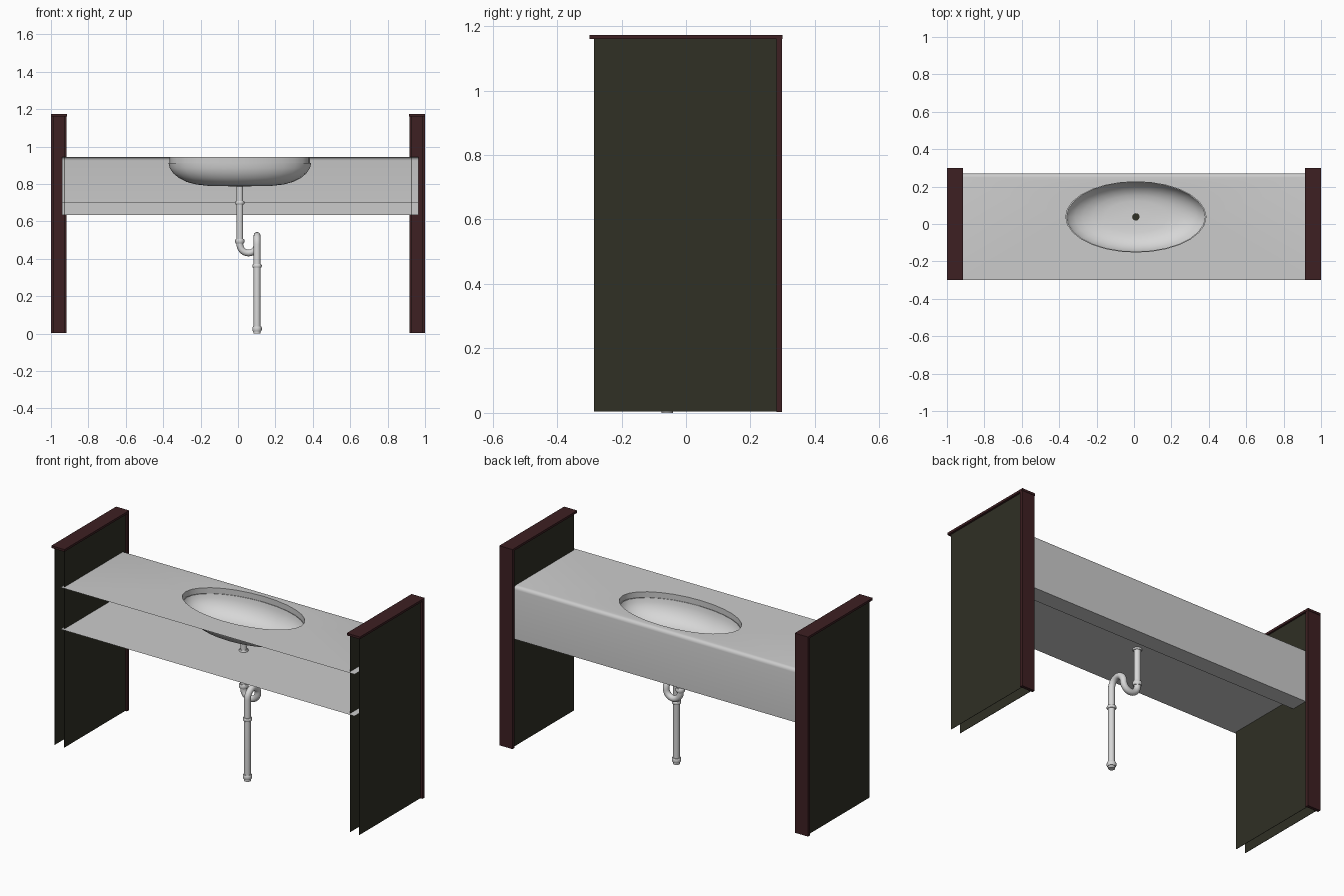
import bpy, bmesh, math
from mathutils import Vector

if "Cube" in bpy.data.objects:
    bpy.data.objects.remove(bpy.data.objects["Cube"])

CX, CY = 0.01, 0.038          # basin centre
RX, RY = 0.375, 0.188         # basin opening radii
SEG = 28


def material(name, r, g, b):
    m = bpy.data.materials.new(name)
    m.diffuse_color = (r, g, b, 1)
    m.use_nodes = True
    m.node_tree.nodes["Principled BSDF"].inputs["Base Color"].default_value = m.diffuse_color
    return m


wood = material("dark red wood", 0.047, 0.014, 0.016)
panel = material("dark olive panel", 0.029, 0.029, 0.018)
stone = material("grey counter", 0.60, 0.60, 0.60)
white = material("white basin", 0.68, 0.68, 0.68)


def finish(bm, name, mat, smooth=None):
    me = bpy.data.meshes.new(name)
    bm.to_mesh(me)
    bm.free()
    ob = bpy.data.objects.new(name, me)
    bpy.context.collection.objects.link(ob)
    me.materials.append(mat)
    if smooth:
        bpy.ops.object.select_all(action='DESELECT')
        ob.select_set(True)
        bpy.context.view_layer.objects.active = ob
        bpy.ops.object.shade_smooth_by_angle(angle=math.radians(smooth))
    return ob


def box(name, lo, hi, mat):
    bm = bmesh.new()
    bmesh.ops.create_cube(bm, size=1)
    for v in bm.verts:
        v.co = [(a + b) / 2 + c * (b - a) for a, b, c in zip(lo, hi, v.co)]
    return finish(bm, name, mat)


def lathe(name, profile, centre, mat, n=SEG, sx=1.0, sy=1.0, smooth=40):
    """Revolve (radius, z) points about a vertical axis; radius 0 closes the end."""
    bm = bmesh.new()
    rings = []
    for r, z in profile:
        count = n if r > 0 else 1
        rings.append([bm.verts.new((centre[0] + sx * r * math.cos(math.tau * i / n),
                                    centre[1] + sy * r * math.sin(math.tau * i / n), z))
                      for i in range(count)])
    for a, b in zip(rings, rings[1:]):
        for i in range(n):
            j = (i + 1) % n
            f = [a[i % len(a)], a[j % len(a)], b[j % len(b)], b[i % len(b)]]
            bm.faces.new(list(dict.fromkeys(f)))
    bmesh.ops.recalc_face_normals(bm, faces=bm.faces)
    return finish(bm, name, mat, smooth)


# side walls: two thin sheets, open at the front, with a wood back post and cap
for s, side in ((-1, "left"), (1, "right")):
    x0, x1 = sorted((s * 1.0, s * 0.915))
    box(side + "_cap", (x0, -0.3, 1.16), (x1, 0.3, 1.173), wood)
    box(side + "_back_post", (x0 + 0.001, 0.28, 0.003), (x1 - 0.001, 0.298, 1.16), wood)
    for x, where in ((0.987, "outer"), (0.926, "inner")):
        box(f"{side}_{where}_sheet", (s * x - 0.001, -0.286, 0.005),
            (s * x + 0.001, 0.281, 1.16), panel)

# counter: flat top with an oval hole, rounded back edge, drop and lower shelf
bm = bmesh.new()
XL, XR, ZT = -0.94, 0.965, 0.945
corners = [bm.verts.new(p) for p in
           ((XL, -0.3, ZT), (XR, -0.3, ZT), (XR, 0.25, ZT), (XL, 0.25, ZT))]
hole = [bm.verts.new((CX + RX * math.cos(math.tau * i / SEG),
                      CY + RY * math.sin(math.tau * i / SEG), ZT)) for i in range(SEG)]
edges = []
for loop in (corners, hole):
    edges += [bm.edges.new((loop[i], loop[(i + 1) % len(loop)])) for i in range(len(loop))]
bmesh.ops.triangle_fill(bm, edges=edges, use_beauty=True, normal=(0, 0, 1))
arc = [(0.25 + 0.02 * math.sin(a), 0.925 + 0.02 * math.cos(a))
       for a in (math.pi / 8 * k for k in range(1, 5))]
prev = (corners[3], corners[2])
for y, z in arc + [(0.27, 0.635), (0.17, 0.635), (0.17, 0.70), (-0.3, 0.70)]:
    cur = (bm.verts.new((XL, y, z)), bm.verts.new((XR, y, z)))
    bm.faces.new((prev[0], prev[1], cur[1], cur[0]))
    prev = cur
bmesh.ops.recalc_face_normals(bm, faces=bm.faces)
finish(bm, "counter", stone, 35)

# oval basin: hole lip, then the under-mounted bowl
lathe("counter_hole_lip", [(1, ZT), (1, 0.91)], (CX, CY), stone, sx=RX, sy=RY)
bowl = [(0.985, 0.912), (1.018, 0.912), (1.0, 0.885), (0.95, 0.857), (0.87, 0.832),
        (0.76, 0.811), (0.62, 0.797), (0.45, 0.79), (0.2, 0.788), (0, 0.787)]
lathe("basin", bowl, (CX, CY), white, sx=RX, sy=RY, smooth=50)
lathe("drain_hole", [(0.02, 0.788), (0.02, 0.792), (0, 0.792)], (CX, CY), panel, n=12)

# drain pipe: down, U trap sideways, arch forward, down to the floor
PX, PY, ZB, R1, R2 = 0.102, -0.058, 0.477, 0.046, 0.048
path = [(CX, CY, 0.786)]
for k in range(13):
    a = math.pi * k / 12
    path.append((CX + R1 - R1 * math.cos(a), CY, ZB - R1 * math.sin(a)))
for k in range(1, 13):
    a = math.pi * k / 12
    path.append((PX, CY - R2 + R2 * math.cos(a), ZB + R2 * math.sin(a)))
path.append((PX, PY, 0.0))

bm = bmesh.new()
pts = [Vector(p) for p in path]
side = Vector((0, 1, 0))
rings = []
for i, p in enumerate(pts):
    t = (pts[min(i + 1, len(pts) - 1)] - pts[max(i - 1, 0)]).normalized()
    side = (side - t * side.dot(t)).normalized()
    other = t.cross(side)
    rings.append([bm.verts.new(p + 0.018 * (side * math.cos(math.tau * k / 16)
                                            + other * math.sin(math.tau * k / 16)))
                  for k in range(16)])
for a, b in zip(rings, rings[1:]):
    for k in range(16):
        bm.faces.new((a[k], a[(k + 1) % 16], b[(k + 1) % 16], b[k]))
bm.faces.new(rings[0])
bm.faces.new(rings[-1])
bmesh.ops.recalc_face_normals(bm, faces=bm.faces)
finish(bm, "drain_pipe", white, 50)

# pipe collars
for name, x, y, z, h in (("upper", CX, CY, 0.70, 0.009), ("trap", CX, CY, 0.495, 0.012),
                         ("outlet", PX, PY, 0.362, 0.009), ("floor", PX, PY, 0.025, 0.013)):
    lathe(name + "_collar", [(0.017, z - h), (0.022, z - h), (0.025, z - h * 0.5),
                             (0.025, z + h * 0.5), (0.022, z + h), (0.017, z + h)],
          (x, y), white, n=16)
